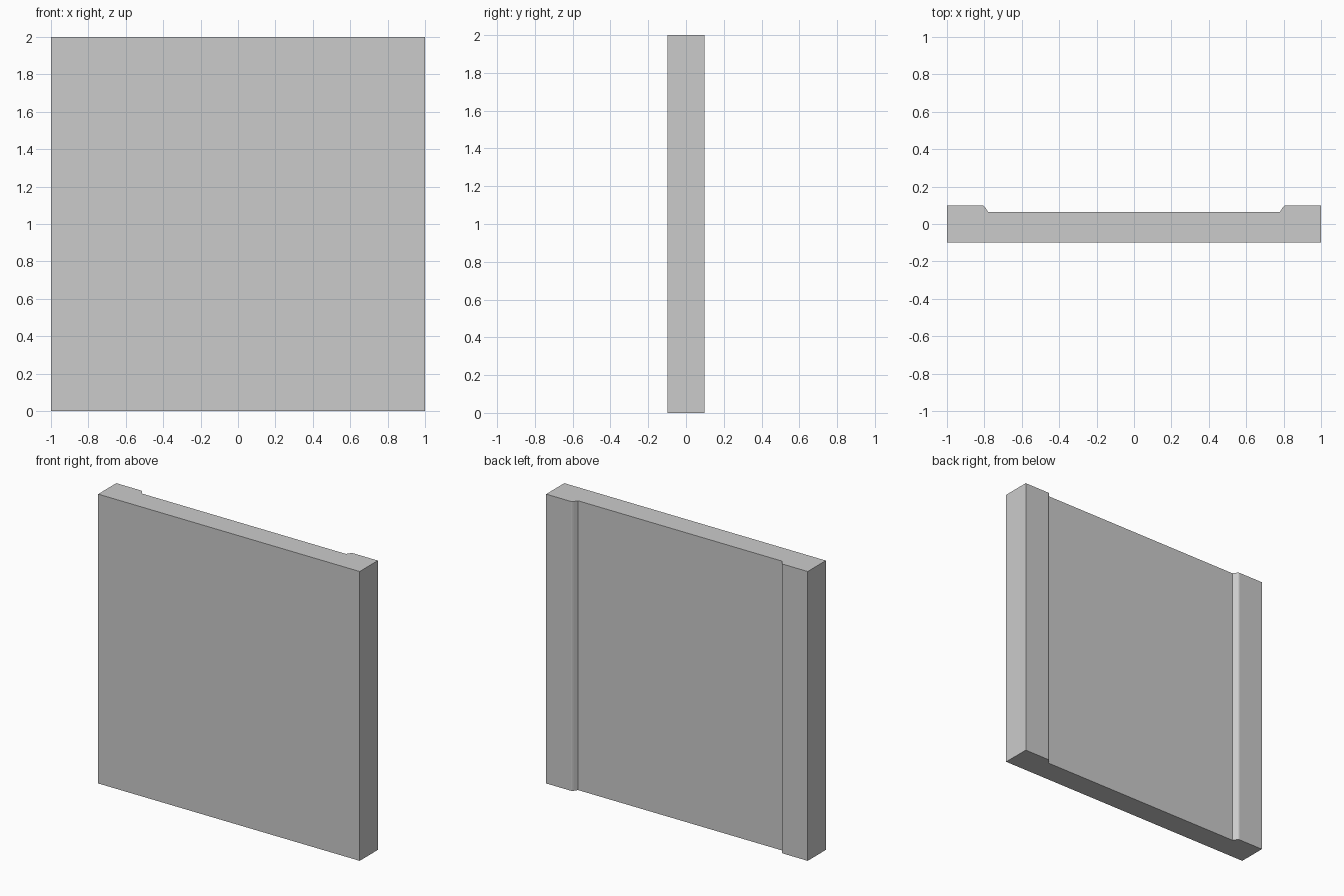
import bpy, bmesh

if "Cube" in bpy.data.objects:
    bpy.data.objects.remove(bpy.data.objects["Cube"])

HEIGHT, HALF_DEPTH, RECESS_Y = 2.0, 0.099, 0.065

# Right half of the plan outline: front corner, back corner, rounded step, recess
half = [(1.0, -HALF_DEPTH), (1.0, HALF_DEPTH), (0.81, HALF_DEPTH),
        (0.803, 0.097), (0.797, 0.091), (0.78, RECESS_Y)]
outline = half + [(-x, y) for x, y in reversed(half)]

# Wall panel: plan outline extruded upwards
bm = bmesh.new()
base = bm.faces.new([bm.verts.new((x, y, 0)) for x, y in outline])
top = bmesh.ops.extrude_face_region(bm, geom=[base], use_keep_orig=True)
bmesh.ops.translate(bm, vec=(0, 0, HEIGHT),
                    verts=[v for v in top["geom"] if isinstance(v, bmesh.types.BMVert)])
bmesh.ops.recalc_face_normals(bm, faces=bm.faces)
mesh = bpy.data.meshes.new("wall_panel")
bm.to_mesh(mesh)
bm.free()
panel = bpy.data.objects.new("wall_panel", mesh)
bpy.context.collection.objects.link(panel)
